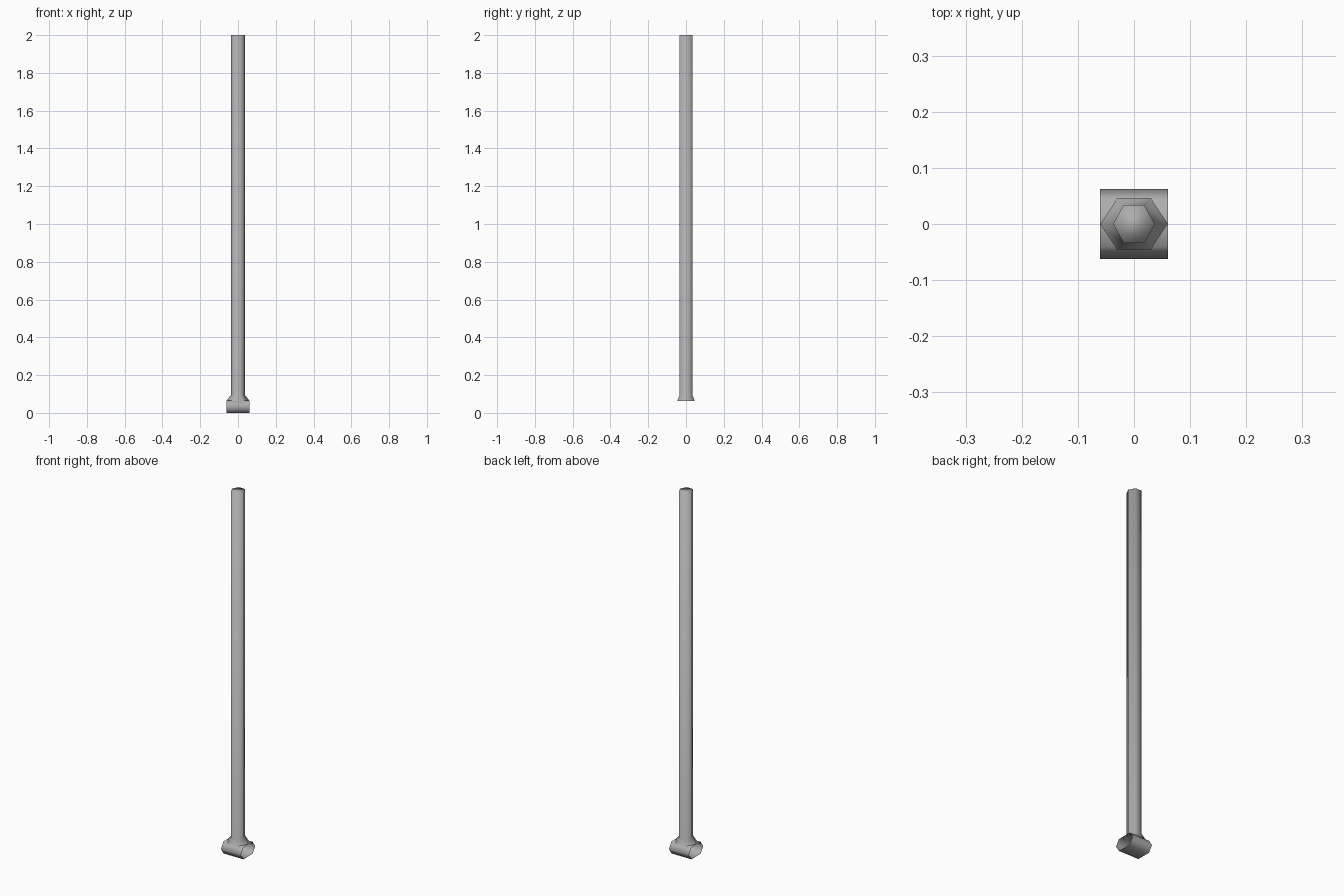
import bpy, math

if "Cube" in bpy.data.objects:
    bpy.data.objects.remove(bpy.data.objects["Cube"])

grey = bpy.data.materials.new("dark_grey")
grey.diffuse_color = (0.42, 0.42, 0.42, 1)
grey.use_nodes = True
grey.node_tree.nodes["Principled BSDF"].inputs["Base Color"].default_value = grey.diffuse_color


def loft(name, rings, cap_last=False):
    """Skin equal-length closed rings into a smooth tube."""
    n = len(rings[0])
    verts = [p for ring in rings for p in ring]
    faces = []
    for r in range(len(rings) - 1):
        for i in range(n):
            j = (i + 1) % n
            faces.append((r * n + i, r * n + j, (r + 1) * n + j, (r + 1) * n + i))
    if cap_last:
        faces.append(tuple(range((len(rings) - 1) * n, len(rings) * n)))
    mesh = bpy.data.meshes.new(name)
    mesh.from_pydata(verts, [], faces)
    mesh.shade_smooth()
    mesh.materials.append(grey)
    ob = bpy.data.objects.new(name, mesh)
    bpy.context.collection.objects.link(ob)
    return ob


def hexagon(rx, ry, z):
    """Six-sided ring, points on the x axis, flats at +-ry."""
    k = ry / math.sin(math.pi / 3)
    return [(rx * math.cos(a), k * math.sin(a), z)
            for a in (i * math.pi / 3 for i in range(6))]


# Six-sided post with flared foot, capped at the top
loft("post", [hexagon(0.061, 0.046, 0.064),
              hexagon(0.037, 0.034, 0.094),
              hexagon(0.037, 0.034, 2.0)], cap_last=True)

# Flattened hexagonal sleeve along x, open at both ends
section = [(0.062, 0.033), (0.040, 0.066), (-0.040, 0.066),
           (-0.062, 0.033), (-0.040, 0.0), (0.040, 0.0)]
loft("foot_sleeve", [[(x, y, z) for y, z in section] for x in (-0.061, 0.061)])
